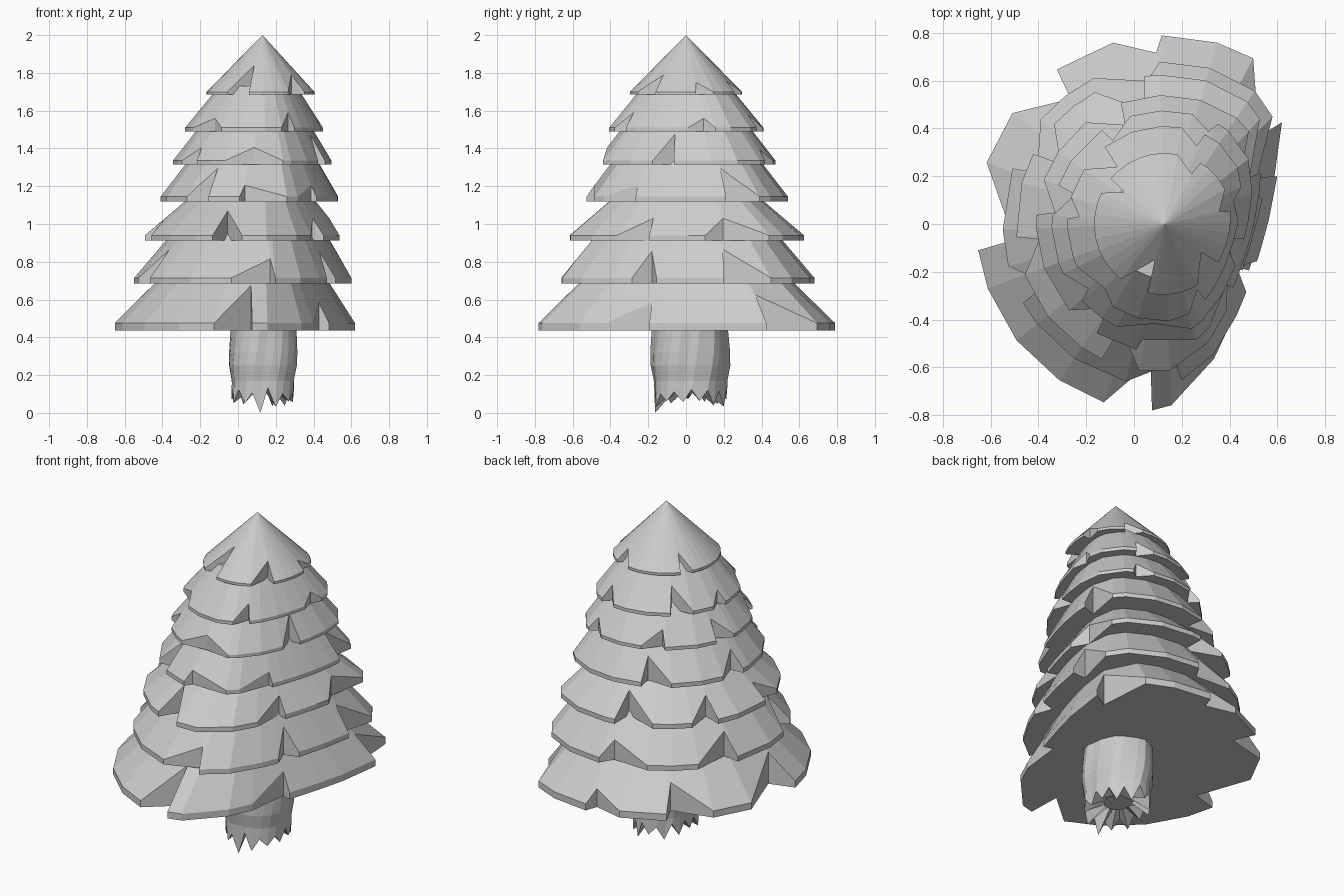
import bpy, bmesh, math, random

if "Cube" in bpy.data.objects:
    bpy.data.objects.remove(bpy.data.objects["Cube"])

CX = 0.13  # tree axis


def make(name, bm):
    bmesh.ops.recalc_face_normals(bm, faces=bm.faces[:])
    me = bpy.data.meshes.new(name)
    bm.to_mesh(me)
    bm.free()
    ob = bpy.data.objects.new(name, me)
    bpy.context.collection.objects.link(ob)
    return ob


def radius(deg, R, d):
    """Circle of radius R, softly flattened at distance d on the right side."""
    c = math.cos(math.radians(deg + 17))
    return (R ** -4 + (max(c, 0) / d) ** 4) ** -0.25


def tier(name, z0, z1, top, R, d, rise, notches, step=18):
    """Skirt of branches; notches are (start, peak, end, height) in degrees."""
    pts = []
    for a, p, b, h in notches:
        pts += [(a, 0), (p, h), (b, 0)]
    for i in range(int(360 / step)):
        t = i * step + 2
        if all((t - a + 4) % 360 > (b - a) + 8 for a, p, b, h in notches):
            pts.append((t, 0))
    pts = sorted((t % 360, h) for t, h in pts)
    bm = bmesh.new()
    low, rim, inner = [], [], []
    for t, h in pts:
        r = radius(t, R, d)
        c, s = math.cos(math.radians(t)), math.sin(math.radians(t))
        f = r * (1 - h / rise)
        low.append(bm.verts.new((CX + f * c, f * s, z0)))
        rim.append(bm.verts.new((CX + f * c, f * s, z1 + h)))
        g = r * (1 - (top - z1) / rise)
        if top < 2:
            inner.append(bm.verts.new((CX + g * c, g * s, top)))
    apex = bm.verts.new((CX, 0, 2)) if top >= 2 else None
    n = len(pts)
    for i in range(n):
        j = (i + 1) % n
        bm.faces.new((low[i], low[j], rim[j], rim[i]))
        if apex:
            bm.faces.new((rim[i], rim[j], apex))
        else:
            bm.faces.new((rim[i], rim[j], inner[j], inner[i]))
    bm.faces.new(low[::-1])
    if inner:
        bm.faces.new(inner)
    return make(name, bm)


# Branch tiers, bottom to top
tier("branches_1", 0.435, 0.475, 0.73, 0.79, 0.40, 0.77, [
    (-58, -31, -29, .11), (41, 43, 62, .15), (91, 93, 106, .07),
    (125, 127, 144, .13), (161, 186, 188, .15), (251, 264, 266, .2)])
tier("branches_2", 0.685, 0.715, 0.96, 0.68, 0.43, 0.80, [
    (-40, -31, -22, .14), (23, 27, 45, .15), (92, 97, 116, .09),
    (140, 158, 160, .12), (195, 207, 209, .15), (256, 274, 276, .1)])
tier("branches_3", 0.912, 0.94, 1.17, 0.625, 0.38, 0.53, [
    (-55, -33, -31, .09), (14, 29, 48, .09), (98, 100, 118, .12),
    (138, 150, 152, .1), (185, 187, 200, .08), (245, 247, 260, .13)])
tier("branches_4", 1.12, 1.145, 1.36, 0.54, 0.38, 0.70, [
    (-67, -45, -43, .06), (28, 30, 48, .15), (110, 112, 128, .12),
    (160, 174, 176, .1), (222, 236, 238, .15), (257, 259, 285, .06)])
tier("branches_5", 1.315, 1.335, 1.54, 0.475, 0.36, 0.61, [
    (-31, -13, -11, .14), (62, 65, 76, .06), (108, 122, 124, .08),
    (160, 162, 176, .1), (206, 220, 223, .07), (245, 264, 284, .07)])
tier("branches_6", 1.49, 1.51, 1.73, 0.41, 0.32, 0.50, [
    (-75, -64, -62, .08), (2, 18, 26, .05), (66, 68, 80, .07),
    (128, 130, 146, .12), (164, 175, 177, .06), (206, 227, 238, .05)])
tier("treetop", 1.685, 1.70, 2.0, 0.297, 0.36, 0.30, [
    (-62, -38, -36, .09), (11, 13, 30, .05), (60, 62, 80, .06),
    (140, 142, 154, .08), (231, 254, 256, .14)], 10)

# Trunk: fluted, slightly twisted, with a ragged splintered foot
random.seed(4)
N = 26
flute = [random.uniform(0.93, 1.04) for _ in range(N)]
tips = [random.uniform(0.03, 0.08) if i % 2 else random.uniform(0.10, 0.14)
        for i in range(N)]
tips[19] = 0.0
bm = bmesh.new()
rings = []
for k, (z, s) in enumerate([(0.12, 0.4), (None, 0.93), (0.17, 0.93), (0.25, 1.0),
                            (0.32, 1.0), (0.40, 0.97), (0.50, 0.93)]):
    ring = []
    for i in range(N):
        a = math.tau * i / N + 0.05 * k
        f = s * (flute[i] if k else 1)
        ring.append(bm.verts.new((CX + 0.187 * f * math.cos(a),
                                  0.02 + 0.208 * f * math.sin(a),
                                  tips[i] if z is None else z)))
    rings.append(ring)
for lo, hi in zip(rings, rings[1:]):
    for i in range(N):
        j = (i + 1) % N
        bm.faces.new((lo[i], lo[j], hi[j], hi[i]))
bm.faces.new(rings[0][::-1])
bm.faces.new(rings[-1])
make("trunk", bm)
